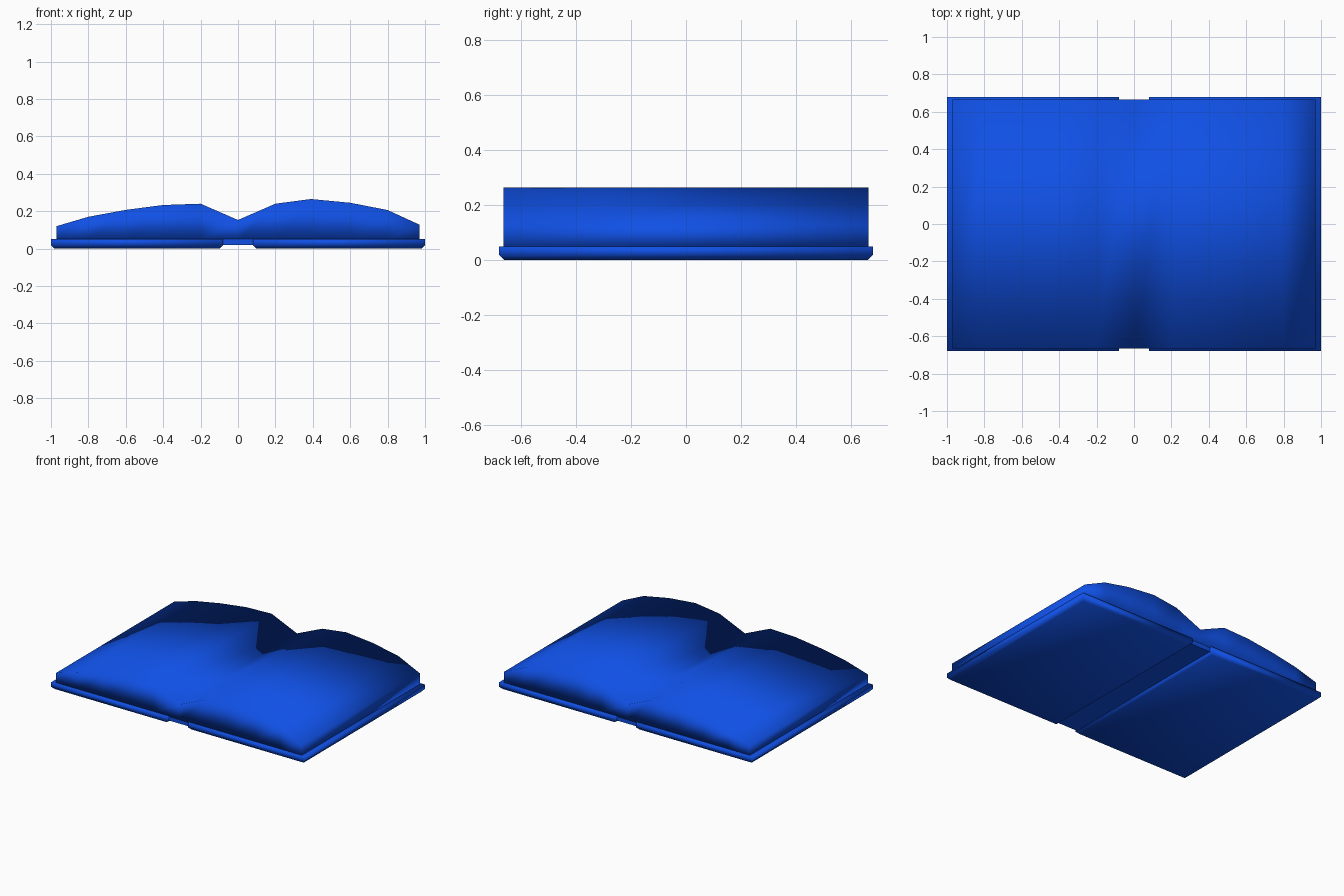
import bpy
import bmesh
from mathutils import Matrix

cube = bpy.data.objects.get("Cube")
if cube:
    bpy.data.objects.remove(cube, do_unlink=True)

blue = bpy.data.materials.new("book blue")
blue.use_nodes = True
color = (0.005, 0.08, 0.78, 1)
blue.diffuse_color = color
blue.node_tree.nodes["Principled BSDF"].inputs["Base Color"].default_value = color


def finish(bm, name, smooth=True):
    bmesh.ops.recalc_face_normals(bm, faces=bm.faces)
    for f in bm.faces:
        f.smooth = smooth
    mesh = bpy.data.meshes.new(name)
    bm.to_mesh(mesh)
    bm.free()
    mesh.materials.append(blue)
    obj = bpy.data.objects.new(name, mesh)
    bpy.context.collection.objects.link(obj)
    return obj


def slab(name, x0, x1, half_y, z0, z1, chamfer=0):
    bm = bmesh.new()
    size = (x1 - x0, 2 * half_y, z1 - z0)
    place = Matrix.Translation(((x0 + x1) / 2, 0, (z0 + z1) / 2))
    bmesh.ops.create_cube(bm, size=1, matrix=place @ Matrix.Diagonal((*size, 1)))
    if chamfer:
        # Chamfer only the underside rim
        low = [e for e in bm.edges if all(v.co.z < z0 + 0.001 for v in e.verts)]
        bmesh.ops.bevel(bm, geom=low, offset=chamfer, segments=1, affect='EDGES')
    return finish(bm, name, smooth=chamfer > 0)


# Two cover boards joined by a recessed spine
slab("right_cover", -1, -0.08, 0.68, 0, 0.05, 0.018)
slab("left_cover", 0.08, 1, 0.68, 0, 0.05, 0.018)
slab("spine", -0.09, 0.09, 0.665, 0.018, 0.05)

# Page block: humped outline swept from front to back
outline = [(-0.97, 0.12), (-0.8, 0.17), (-0.6, 0.207), (-0.4, 0.233), (-0.2, 0.24),
           (0, 0.153), (0.2, 0.24), (0.39, 0.265), (0.6, 0.245), (0.8, 0.206), (0.97, 0.128)]
bm = bmesh.new()
rings = []
for x, z in outline:
    corners = [(-0.665, 0.045), (-0.665, z), (0.665, z), (0.665, 0.045)]
    rings.append([bm.verts.new((x, y, h)) for y, h in corners])
for a, b in zip(rings, rings[1:]):
    for i in range(4):
        j = (i + 1) % 4
        bm.faces.new((a[i], a[j], b[j], b[i]))
bm.faces.new(rings[0])
bm.faces.new(rings[-1])
finish(bm, "pages")
